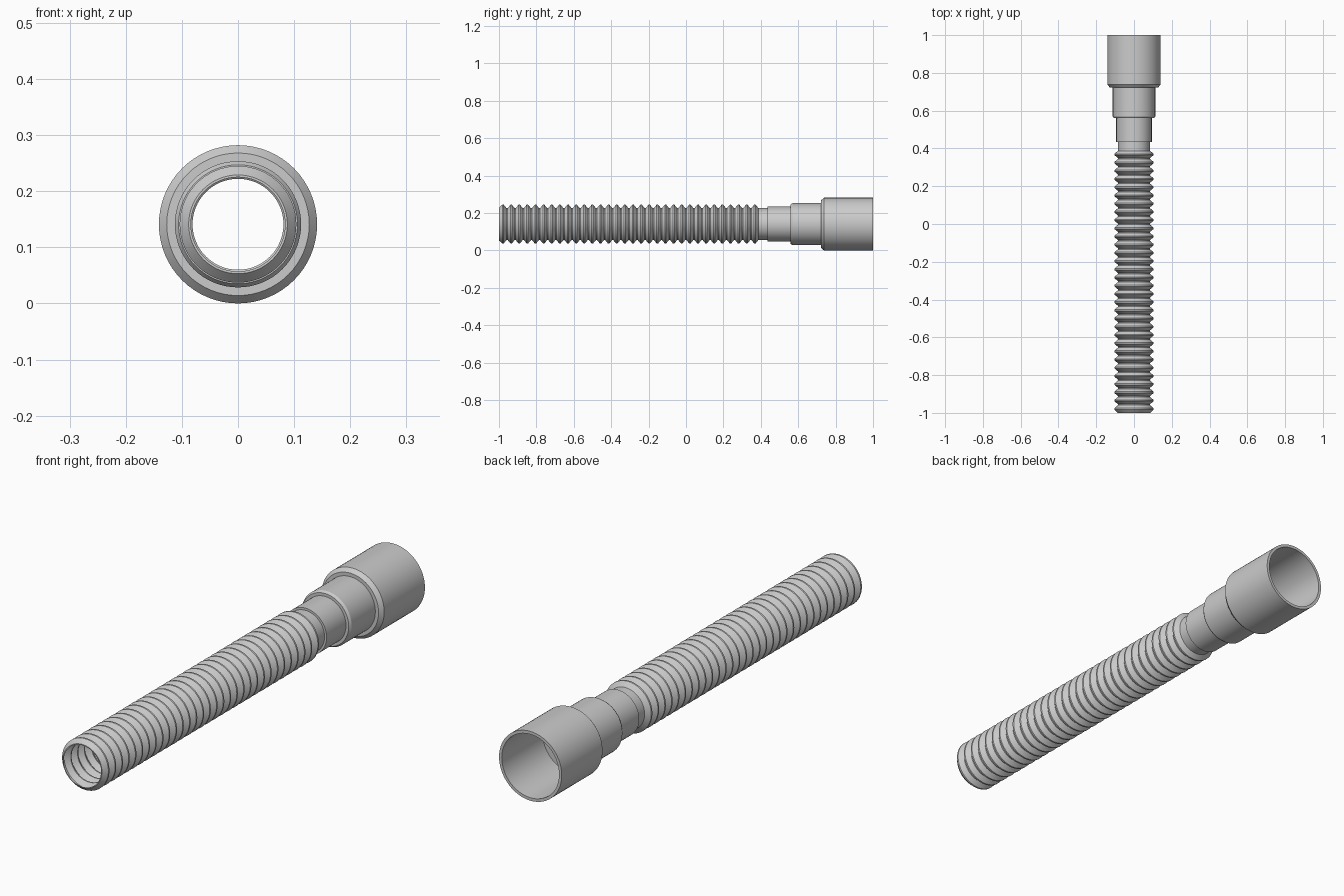
import bpy
import math

if "Cube" in bpy.data.objects:
    bpy.data.objects.remove(bpy.data.objects["Cube"])

SIDES = 64
AXIS_Z = 0.141


def lathe(name, profile):
    """Revolve a closed (y, radius) profile around the hose axis."""
    n = len(profile)
    verts, faces = [], []
    for i in range(SIDES):
        a = 2 * math.pi * i / SIDES
        for y, r in profile:
            verts.append((r * math.sin(a), y, AXIS_Z + r * math.cos(a)))
    for i in range(SIDES):
        j = (i + 1) % SIDES
        for k in range(n):
            m = (k + 1) % n
            faces.append((i * n + k, j * n + k, j * n + m, i * n + m))
    mesh = bpy.data.meshes.new(name)
    mesh.from_pydata(verts, [], faces)
    mesh.update()
    obj = bpy.data.objects.new(name, mesh)
    bpy.context.collection.objects.link(obj)
    bpy.ops.object.select_all(action='DESELECT')
    obj.select_set(True)
    bpy.context.view_layer.objects.active = obj
    bpy.ops.object.mode_set(mode='EDIT')
    bpy.ops.mesh.select_all(action='SELECT')
    bpy.ops.mesh.normals_make_consistent(inside=False)
    bpy.ops.object.mode_set(mode='OBJECT')
    bpy.ops.object.shade_smooth_by_angle(angle=math.radians(30))
    return obj


# Corrugated hose: repeated ridges, then a plain neck pushed into the adapter
RIDGES, START, END = 32, -1.0, 0.39
VALLEY, PEAK, WALL = 0.085, 0.104, 0.004
pitch = (END - START) / RIDGES
outer = []
for i in range(RIDGES):
    y = START + i * pitch
    outer += [(y + f * pitch, r) for f, r in
              ((0.06, VALLEY), (0.42, PEAK), (0.58, PEAK), (0.94, VALLEY))]
outer[0] = (START, VALLEY + 0.003)
outer.append((0.50, VALLEY))
inner = [(y, r - WALL) for y, r in reversed(outer)]
lathe("corrugated_hose", outer + inner)

# Stepped adapter: sleeve, middle collar and wide open socket
lathe("stepped_adapter", [
    (0.435, 0.085), (0.435, 0.094), (0.56, 0.094),
    (0.56, 0.106), (0.57, 0.1125), (0.722, 0.1125),
    (0.722, 0.127), (0.738, 0.141), (1.0, 0.141),
    (1.0, 0.129), (0.738, 0.129), (0.738, 0.101),
    (0.57, 0.101), (0.57, 0.085),
])
